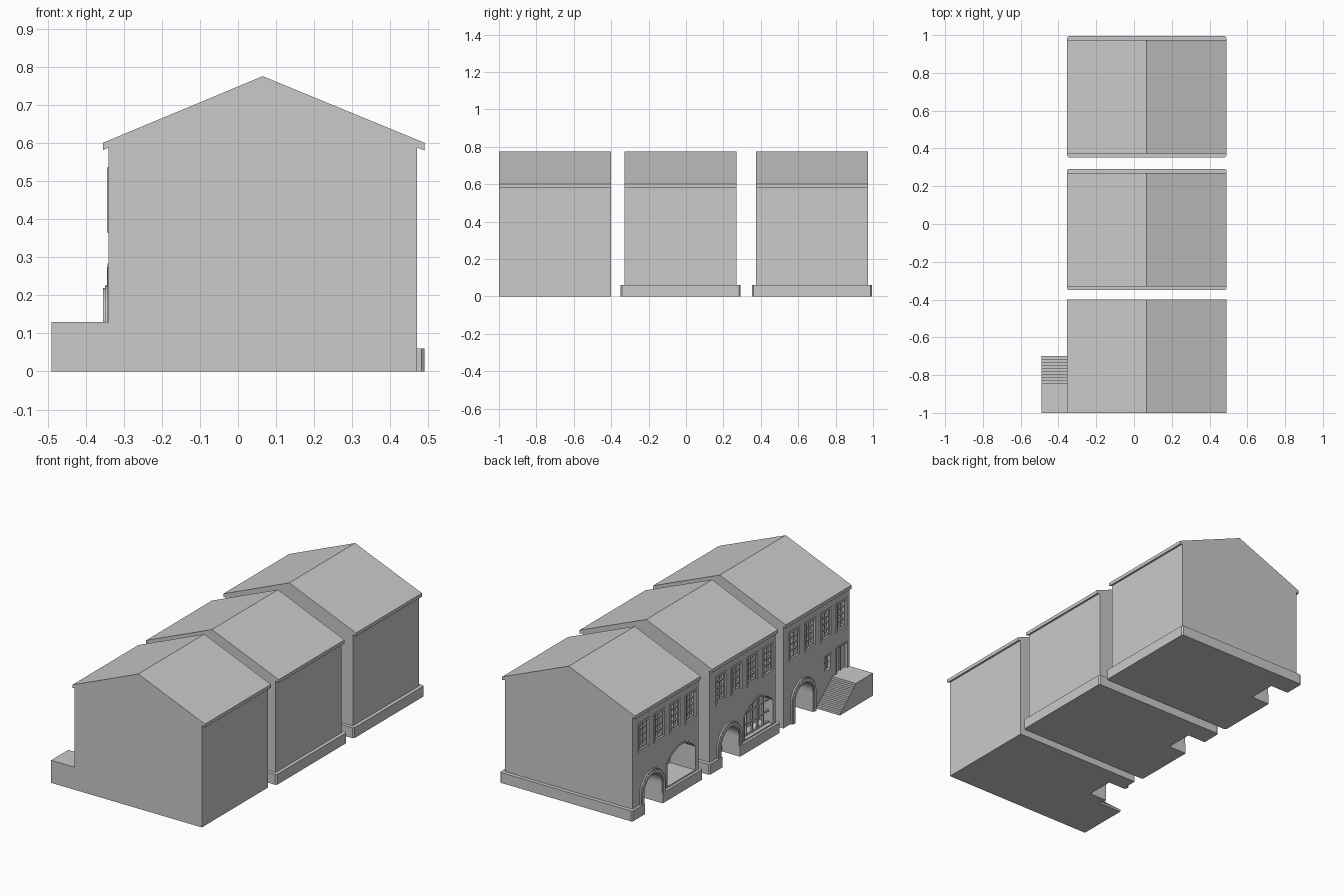
import bpy, bmesh, math

if "Cube" in bpy.data.objects:
    bpy.data.objects.remove(bpy.data.objects["Cube"])

grey = bpy.data.materials.new("plain_grey")
grey.diffuse_color = (0.59, 0.59, 0.59, 1)
grey.use_nodes = True
grey.node_tree.nodes["Principled BSDF"].inputs["Base Color"].default_value = grey.diffuse_color

WALL, FRONT, BACK = -0.34, -0.355, 0.49     # facade faces -x


def make(name, prisms):
    """One object from a list of (profile, axis, low, high) prisms."""
    bm = bmesh.new()
    place = {"x": lambda u, v, t: (t, u, v),
             "y": lambda u, v, t: (u, t, v),
             "z": lambda u, v, t: (u, v, t)}
    for pts, axis, lo, hi in prisms:
        rings = [[bm.verts.new(place[axis](u, v, t)) for u, v in pts] for t in (lo, hi)]
        bm.faces.new(rings[0])
        bm.faces.new(rings[1][::-1])
        n = len(pts)
        for i in range(n):
            j = (i + 1) % n
            bm.faces.new((rings[0][j], rings[0][i], rings[1][i], rings[1][j]))
    bmesh.ops.recalc_face_normals(bm, faces=bm.faces)
    me = bpy.data.meshes.new(name)
    bm.to_mesh(me)
    bm.free()
    me.materials.append(grey)
    ob = bpy.data.objects.new(name, me)
    bpy.context.collection.objects.link(ob)
    return ob


def rect(a, b, c, d):
    return [(a, c), (b, c), (b, d), (a, d)]


def box(x0, x1, y0, y1, z0, z1):
    return (rect(y0, y1, z0, z1), "x", x0, x1)


def cut(ob, prisms):
    for p in prisms:
        c = make("cutter", [p])
        c.hide_render = True
        m = ob.modifiers.new("cut", "BOOLEAN")
        m.operation, m.solver, m.object = "DIFFERENCE", "EXACT", c
        bpy.context.view_layer.objects.active = ob
        bpy.ops.object.modifier_apply(modifier=m.name)
        bpy.data.objects.remove(c, do_unlink=True)


def arch(yc, r, base=0.0, spring=0.115):
    """Round-headed opening outline."""
    top = [(yc + r * math.cos(math.pi * i / 16), spring + r * math.sin(math.pi * i / 16))
           for i in range(17)]
    return [(yc + r, base)] + top + [(yc - r, base)]


def arch_ring(yc, r0, r1):
    return arch(yc, r1) + arch(yc, r0)[::-1]


def low_arc(y0, y1, spring, rise, n=12):
    """Shallow curve from y1 back to y0."""
    return [(y1 + (y0 - y1) * i / n, spring + rise * (1 - (2 * i / n - 1) ** 2))
            for i in range(n + 1)]


def frame(y0, y1, z0, z1, w, x0, x1):
    """Four bars around a rectangular opening."""
    return [box(x0, x1, y0 - w, y0, z0 - w, z1 + w), box(x0, x1, y1, y1 + w, z0 - w, z1 + w),
            box(x0, x1, y0, y1, z0 - w, z0), box(x0, x1, y0, y1, z1, z1 + w)]


def bars(y0, y1, z0, z1, cols, rows, t, x0, x1):
    out = []
    for i in range(1, cols):
        y = y0 + (y1 - y0) * i / cols
        out.append(box(x0, x1, y - t, y + t, z0, z1))
    for i in range(1, rows):
        z = z0 + (z1 - z0) * i / rows
        out.append(box(x0, x1, y0, y1, z - t, z + t))
    return out


def house(label, lo, hi, plinth, wide_window, barred, small_openings):
    arch_y = hi - 0.175
    door_cut = (arch(arch_y, 0.08, -0.05), "x", -0.5, WALL + 0.10)
    cuts = [door_cut]

    # upper row of four windows
    wins = [(hi - 0.063 - 0.143 * i - 0.08, hi - 0.063 - 0.143 * i) for i in range(4)]
    z0, z1 = 0.377, 0.523
    parts = []
    for a, b in wins:
        cuts.append(box(-0.5, WALL + 0.02, a, b, z0, z1))
        parts += frame(a, b, z0, z1, 0.012, WALL - 0.004, WALL + 0.002)
        parts += frame(a + 0.008, b - 0.008, z0 + 0.008, z1 - 0.008, 0.008, WALL + 0.007, WALL + 0.02)
        parts += bars(a, b, z0, z1, 2, 4, 0.003, WALL + 0.01, WALL + 0.02)
    make(label + "_upper_windows", parts)

    # moulded arch surround
    make(label + "_arch_surround",
         [(arch_ring(arch_y, 0.08, 0.11), "x", WALL - 0.009, WALL + 0.002),
          (arch_ring(arch_y, 0.088, 0.104), "x", FRONT, WALL + 0.002)])

    # wide low-arched window
    if wide_window:
        a, b = lo + 0.03, lo + 0.285
        base, spring, rise = 0.068, 0.205, 0.06
        curve = low_arc(a, b, spring, rise)
        cuts.append(([(a, base), (b, base)] + curve, "x", -0.5, WALL + (0.08 if barred else 0.16)))
        outer = low_arc(a - 0.008, b + 0.008, spring, rise + 0.009)
        ring = [(b + 0.008, base)] + outer + [(a - 0.008, base), (a, base)] + curve[::-1] + [(b, base)]
        make(label + "_wide_window_frame", [(ring, "x", WALL - 0.004, WALL + 0.002)])
        if barred:
            grid = []
            for i in range(1, 5):
                s = i / 5
                y = a + (b - a) * s
                top = spring + rise * (1 - (2 * s - 1) ** 2)
                grid.append(box(WALL + 0.02, WALL + 0.03, y - 0.004, y + 0.004, base, top))
            for z in (base + 0.006, base + 0.07, base + 0.135):
                grid.append(box(WALL + 0.02, WALL + 0.03, a, b, z - 0.004, z + 0.004))
            make(label + "_wide_window_bars", grid)

    # door on the landing and the small window beside the steps
    if small_openings:
        d0, d1, e0, e1 = lo + 0.02, lo + 0.115, 0.13, 0.275
        w0, w1, f0, f1 = lo + 0.175, lo + 0.23, 0.185, 0.265
        cuts += [box(-0.5, WALL + 0.015, d0, d1, e0, e1), box(-0.5, WALL + 0.015, w0, w1, f0, f1)]
        make(label + "_small_openings",
             frame(d0, d1, e0, e1, 0.008, WALL - 0.003, WALL + 0.002)
             + bars(d0, d1, e0, e1, 2, 1, 0.003, WALL + 0.009, WALL + 0.015)
             + frame(w0, w1, f0, f1, 0.007, WALL - 0.003, WALL + 0.002)
             + bars(w0, w1, f0, f1, 2, 2, 0.003, WALL + 0.007, WALL + 0.015))

    # walls and roof share one gable profile with small eaves
    gable = [(WALL, 0), (0.47, 0), (0.47, 0.588), (BACK, 0.58), (BACK, 0.6), (0.065, 0.775),
             (FRONT, 0.6), (FRONT, 0.58), (WALL, 0.588)]
    cut(make(label + "_walls_and_roof", [(gable, "y", lo, hi)]), cuts)

    # base plinth with clipped corners
    if plinth:
        p0, p1, c = lo - 0.02, hi + 0.022, 0.008
        foot = [(FRONT + c, p0), (BACK - c, p0), (BACK, p0 + c), (BACK, p1 - c),
                (BACK - c, p1), (FRONT + c, p1), (FRONT, p1 - c), (FRONT, p0 + c)]
        cut(make(label + "_plinth", [(foot, "z", 0, 0.06)]), [door_cut])


house("near_house", -1.0, -0.4, False, False, False, True)
house("middle_house", -0.33, 0.27, True, True, True, False)
house("far_house", 0.373, 0.973, True, True, False, False)

# outside steps rising to the landing
steps, top = 10, 0.13
stair = [(-1.0, 0), (-0.70, 0)]
for i in range(steps):
    y = -0.70 - 0.16 * i / steps
    stair += [(y, top * (i + 1) / steps), (y - 0.16 / steps, top * (i + 1) / steps)]
stair.append((-1.0, top))
make("outside_steps", [(stair, "x", -0.49, WALL)])
